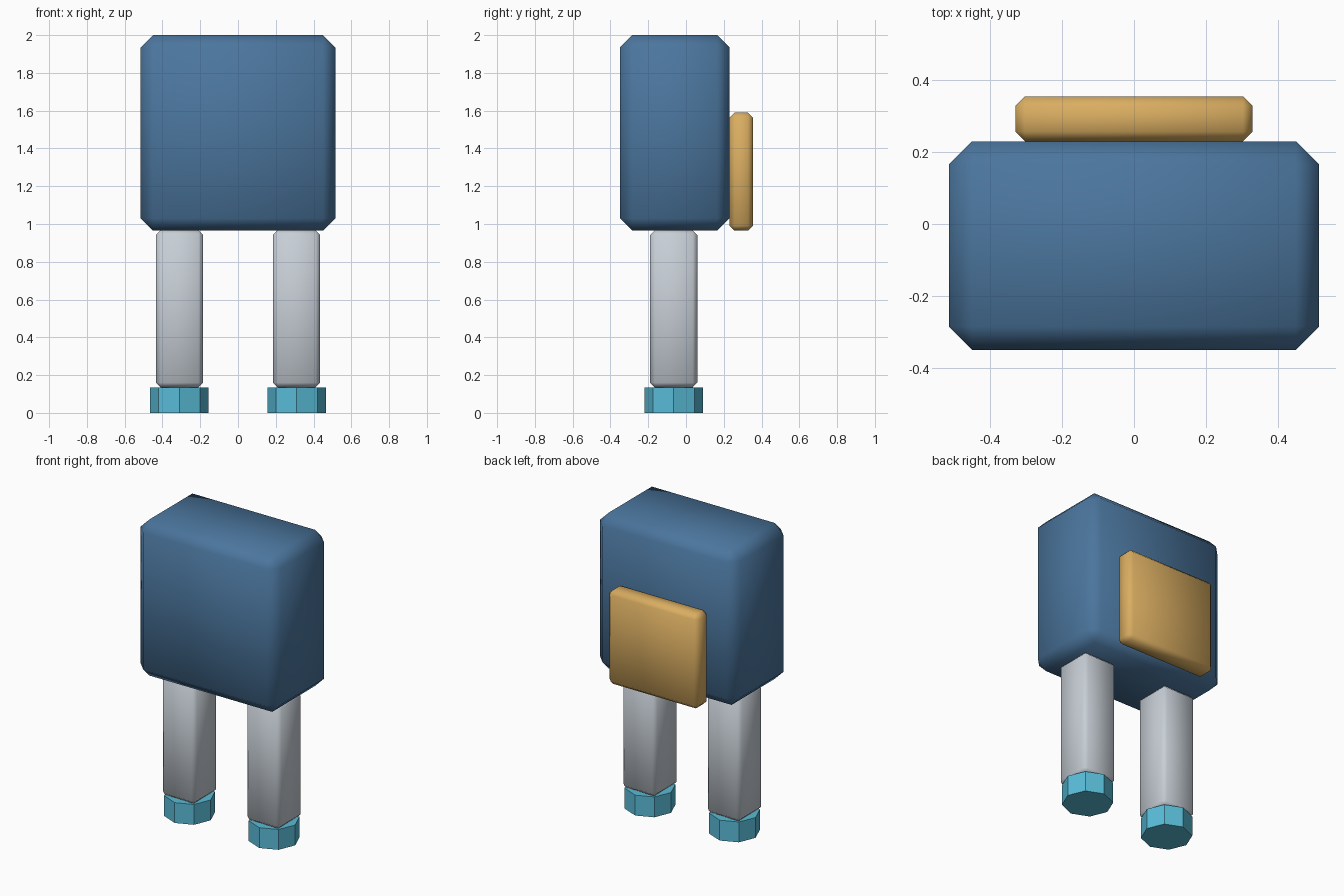
import bpy

default_cube = bpy.data.objects.get("Cube")
if default_cube:
    bpy.data.objects.remove(default_cube, do_unlink=True)


def material(name, colour):
    mat = bpy.data.materials.new(name)
    mat.use_nodes = True
    mat.diffuse_color = (*colour, 1)
    shader = next(n for n in mat.node_tree.nodes if n.type == 'BSDF_PRINCIPLED')
    shader.inputs["Base Color"].default_value = (*colour, 1)
    return mat


def chamfered_box(name, low, high, chamfer, mat):
    """Smooth-shaded box between two corners, with one-step chamfered edges."""
    centre = [(a + b) / 2 for a, b in zip(low, high)]
    bpy.ops.mesh.primitive_cube_add(size=1, location=centre)
    box = bpy.context.object
    box.name = name
    box.scale = [b - a for a, b in zip(low, high)]
    bpy.ops.object.transform_apply(location=False, rotation=False, scale=True)
    bevel = box.modifiers.new("chamfer", 'BEVEL')
    bevel.width = chamfer
    bevel.segments = 1
    bpy.ops.object.shade_smooth()
    box.data.materials.append(mat)
    return box


blue = material("body blue", (0.07, 0.18, 0.34))
grey = material("leg grey", (0.57, 0.62, 0.67))
teal = material("foot teal", (0.10, 0.50, 0.68))
gold = material("pack gold", (0.70, 0.42, 0.12))

# Body and the pack on its back
chamfered_box("body", (-0.515, -0.35, 0.965), (0.515, 0.23, 2.0), 0.065, blue)
chamfered_box("backpack", (-0.33, 0.23, 0.965), (0.33, 0.355, 1.59), 0.027, gold)

# Legs with flat-shaded octagonal feet
leg_x, leg_y, half = 0.31, -0.065, 0.125
foot_height = 0.135
for side, x in (("right", -leg_x), ("left", leg_x)):
    chamfered_box(side + "_leg", (x - half, leg_y - half, foot_height),
                  (x + half, leg_y + half, 0.967), 0.025, grey)
    bpy.ops.mesh.primitive_cylinder_add(vertices=8, radius=0.155, depth=foot_height,
                                        location=(x, leg_y, foot_height / 2))
    foot = bpy.context.object
    foot.name = side + "_foot"
    foot.data.materials.append(teal)
